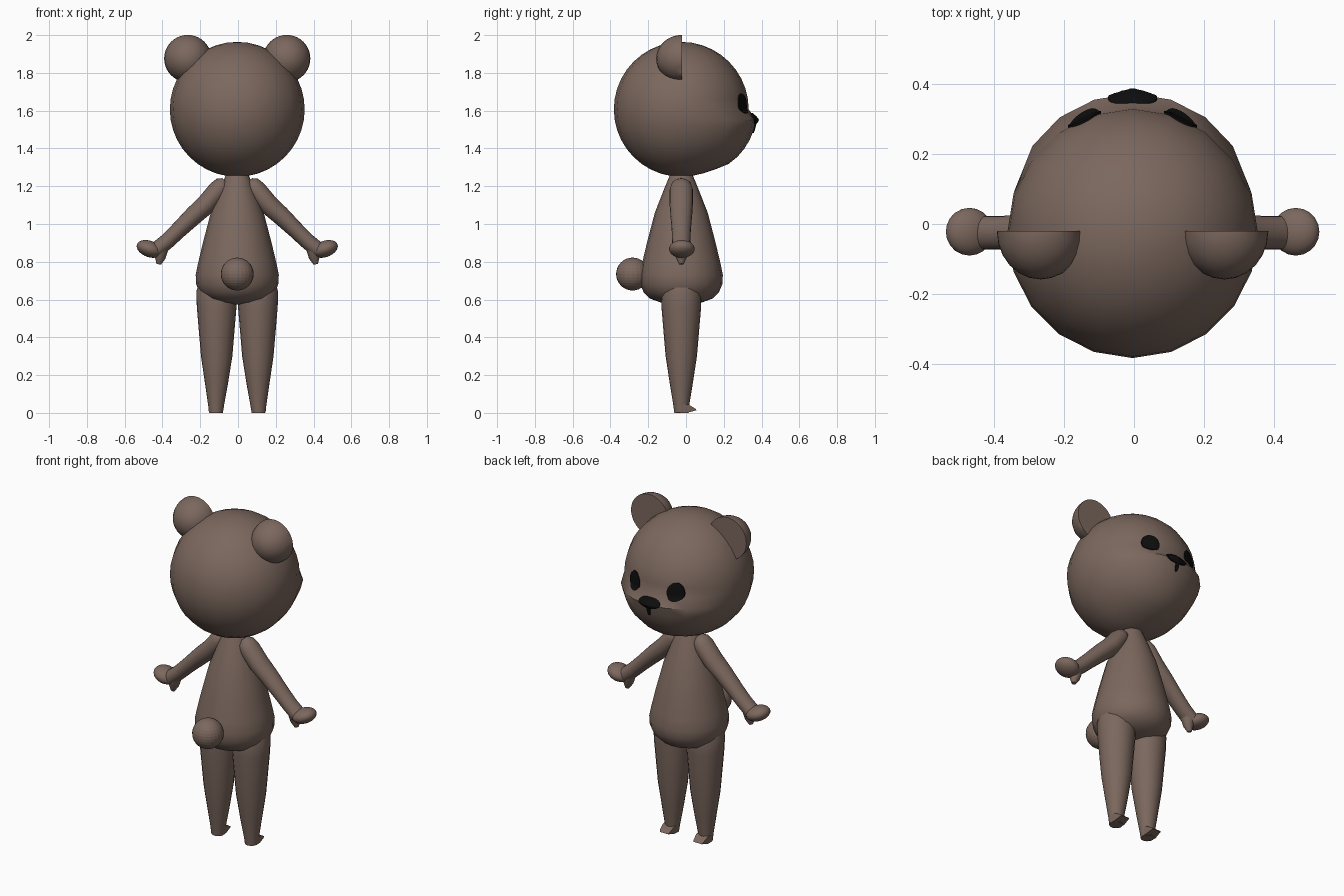
import bpy, bmesh, math
from mathutils import Vector, Matrix
from mathutils.bvhtree import BVHTree

cube = bpy.data.objects.get("Cube")
if cube:
    bpy.data.objects.remove(cube, do_unlink=True)

CX, CY = -0.004, -0.025     # body axis
SEG = 20


def material(name, rgb):
    m = bpy.data.materials.new(name)
    m.use_nodes = True
    color = (*rgb, 1)
    m.diffuse_color = color
    m.node_tree.nodes["Principled BSDF"].inputs["Base Color"].default_value = color
    return m


FUR = material("brown_fur", (0.2, 0.138, 0.112))
BLACK = material("black", (0.004, 0.004, 0.004))


def finish(name, bm, mat, smooth=True):
    bmesh.ops.recalc_face_normals(bm, faces=bm.faces)
    mesh = bpy.data.meshes.new(name)
    bm.to_mesh(mesh)
    bm.free()
    mesh.materials.append(mat)
    ob = bpy.data.objects.new(name, mesh)
    bpy.context.collection.objects.link(ob)
    if smooth:
        bpy.ops.object.select_all(action="DESELECT")
        ob.select_set(True)
        bpy.context.view_layer.objects.active = ob
        bpy.ops.object.shade_smooth_by_angle(angle=math.radians(45))
    return ob


def ball(center, size, tilt=0.0, seg=SEG, rings=SEG):
    bm = bmesh.new()
    bmesh.ops.create_uvsphere(bm, u_segments=seg, v_segments=rings, radius=1)
    bm.transform(Matrix.Translation(center) @ Matrix.Rotation(tilt, 4, "Y")
                 @ Matrix.Diagonal((*size, 1)))
    return bm


def loft(name, path, flat=1.0):
    """Closed tube through (x, z, radius) stations; flat scales its depth."""
    bm = bmesh.new()
    pts = [Vector((x, CY, z)) for x, z, r in path]
    side = Vector((0, 1, 0))
    rings = []
    for i, (x, z, r) in enumerate(path):
        along = (pts[min(i + 1, len(pts) - 1)] - pts[max(i - 1, 0)]).normalized()
        across = along.cross(side)
        ring = []
        for k in range(SEG):
            a = 2 * math.pi * k / SEG
            ring.append(bm.verts.new(pts[i] + r * (math.cos(a) * across
                                                   + flat * math.sin(a) * side)))
        rings.append(ring)
    for low, high in zip(rings, rings[1:]):
        for k in range(SEG):
            n = (k + 1) % SEG
            bm.faces.new((low[k], low[n], high[n], high[k]))
    bm.faces.new(rings[0])
    bm.faces.new(rings[-1])
    return finish(name, bm, FUR)


def smoothstep(a, b, v):
    t = min(max((v - a) / (b - a), 0), 1)
    return t * t * (3 - 2 * t)


# Head: sphere whose lower face is pushed forward into a muzzle
HZ = 1.607
head = ball((CX, CY, HZ), (0.357,) * 3)
for v in head.verts:
    v.co.y += (0.044 * smoothstep(0.0, 0.22, v.co.y)
               * smoothstep(HZ - 0.005, HZ - 0.05, v.co.z)
               * smoothstep(1.25, 1.32, v.co.z))
surface = BVHTree.FromBMesh(head)
finish("head", head, FUR)


def face_plate(name, cx, cz, outline, lift=0.006, dome=0.0):
    """Thin patch laid on the head; outline is a function of angle."""
    bm = bmesh.new()
    n, steps = 24, 4

    def put(x, z, t):
        hit = surface.ray_cast(Vector((x, 1, z)), Vector((0, -1, 0)))[0]
        return bm.verts.new((x, hit.y + lift + dome * (1 - t * t), z))

    mid = put(cx, cz, 0)
    rings = []
    for s in range(1, steps + 1):
        ring = []
        for k in range(n):
            dx, dz = outline(2 * math.pi * k / n)
            ring.append(put(cx + dx * s / steps, cz + dz * s / steps, s / steps))
        rings.append(ring)
    # rim sinks into the head so the plate has a closed edge
    rings.append([bm.verts.new(v.co - Vector((0, lift + 0.004, 0))) for v in rings[-1]])
    for k in range(n):
        j = (k + 1) % n
        bm.faces.new((mid, rings[0][k], rings[0][j]))
        for a, b in zip(rings, rings[1:]):
            bm.faces.new((a[k], b[k], b[j], a[j]))
    finish(name, bm, BLACK)


# Face: arched eyes, broad nose, short mouth line
def eye_shape(a):
    s = math.sin(a)
    return 0.047 * math.cos(a), (0.06 if s > 0 else 0.045) * s


for sign, tag in ((1, "left"), (-1, "right")):
    face_plate(tag + "_eye", CX + sign * 0.137, 1.63, eye_shape)
face_plate("nose", CX, 1.558,
           lambda a: (0.07 * math.cos(a), 0.03 * math.sin(a)), dome=0.01)
face_plate("mouth", CX, 1.515,
           lambda a: (0.011 * math.cos(a), 0.033 * math.sin(a)))

# Torso: pear shape, from the rounded base up to the neck
loft("torso", [(CX, z, r) for z, r in (
    (0.574, 0.04), (0.585, 0.11), (0.605, 0.165), (0.64, 0.2), (0.68, 0.217),
    (0.73, 0.22), (0.79, 0.208), (0.9, 0.182), (1.06, 0.14), (1.2, 0.085),
    (1.26, 0.06))])

# Tail
finish("tail", ball((CX, -0.283, 0.735), (0.087,) * 3, seg=24, rings=16), FUR, False)

for sign, tag in ((1, "left"), (-1, "right")):
    # Ears: half spheres with a flat front
    ear = ball((CX + sign * 0.262, -0.02, 1.876), (0.125, 0.138, 0.125), seg=24)
    cut = bmesh.ops.bisect_plane(ear, geom=ear.verts[:] + ear.edges[:] + ear.faces[:],
                                 plane_co=(0, -0.02, 0), plane_no=(0, 1, 0),
                                 clear_outer=True)
    bmesh.ops.holes_fill(ear, edges=[e for e in ear.edges if e.is_boundary])
    finish(tag + "_ear", ear, FUR)

    # Arms: from a rounded shoulder down to the wrist
    loft(tag + "_arm", [(CX + sign * x, z, r) for x, z, r in (
        (0.06, 1.225, 0.025), (0.075, 1.21, 0.045), (0.1, 1.18, 0.054),
        (0.16, 1.108, 0.054), (0.23, 1.045, 0.05), (0.31, 0.968, 0.044),
        (0.37, 0.91, 0.042), (0.425, 0.865, 0.042))], flat=1.15)
    # Hands: tilted discs with a small pointed thumb
    finish(tag + "_hand", ball((CX + sign * 0.465, -0.022, 0.868), (0.07, 0.068, 0.043),
                               tilt=-sign * math.radians(20)), FUR)
    loft(tag + "_thumb", [(CX + sign * x, z, r) for x, z, r in (
        (0.405, 0.865, 0.04), (0.408, 0.82, 0.028), (0.416, 0.787, 0.012))])

    # Legs: tapering to a narrow ankle
    loft(tag + "_leg", [(CX + sign * x, z, r) for x, z, r in (
        (0.108, 0.70, 0.09), (0.11, 0.64, 0.107), (0.109, 0.56, 0.105),
        (0.109, 0.3, 0.083), (0.11, 0.15, 0.06), (0.112, 0.04, 0.042),
        (0.113, 0.0, 0.037))])
    # Toes: small wedge pointing forward
    toe = bmesh.new()
    for y, z, w in ((-0.02, 0.045, 0.04), (0.012, 0.045, 0.038), (0.05, 0.022, 0.032),
                    (0.055, 0.014, 0.028), (0.005, 0.0, 0.035), (-0.03, 0.0, 0.035)):
        for s in (-1, 1):
            toe.verts.new((CX + sign * 0.113 + s * w, y, z))
    bmesh.ops.convex_hull(toe, input=toe.verts)
    finish(tag + "_toe", toe, FUR)
